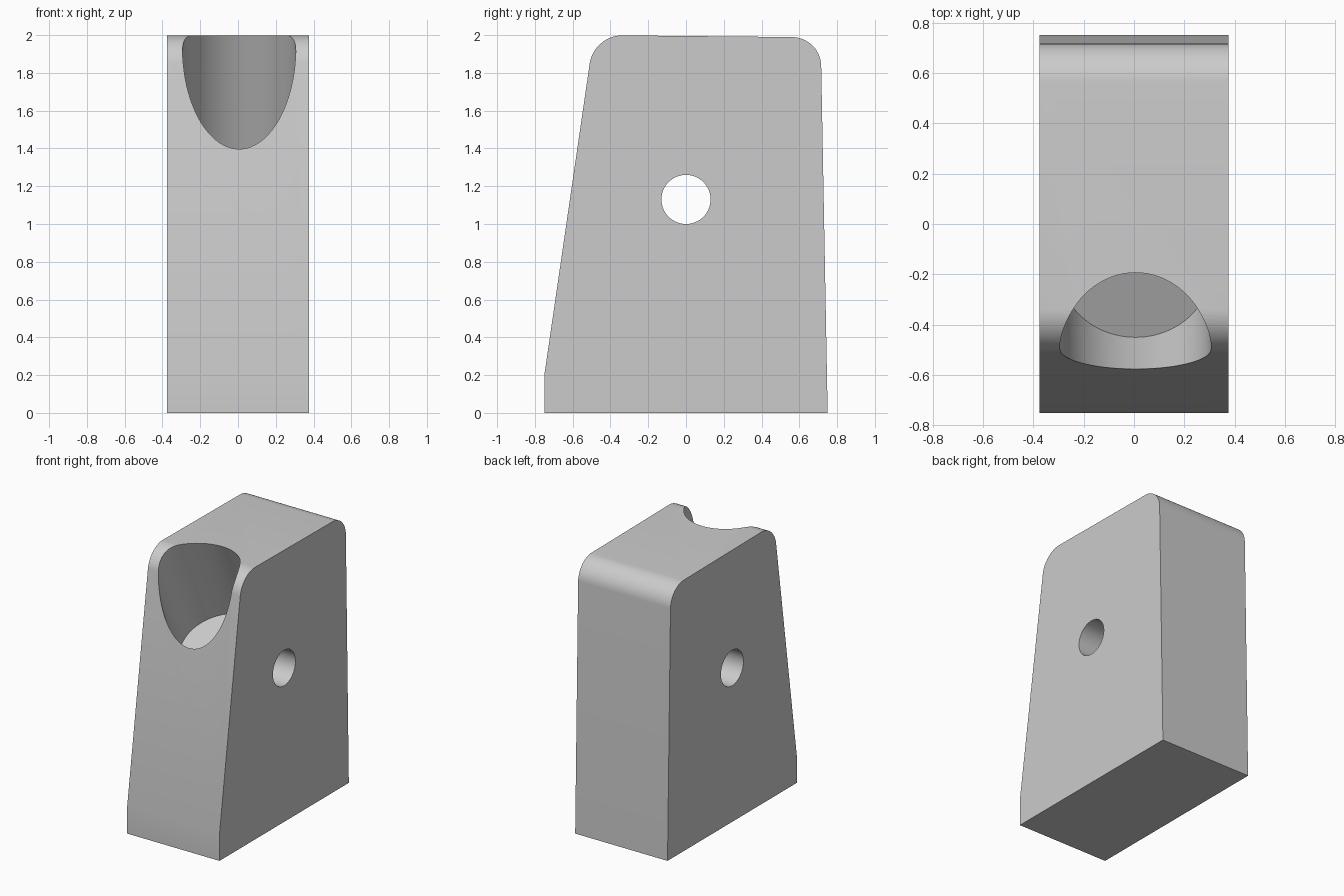
import bpy
import bmesh
from math import radians, sin, cos
from mathutils import Vector

cube = bpy.data.objects.get("Cube")
if cube:
    bpy.data.objects.remove(cube, do_unlink=True)

# Plain grey material
grey = bpy.data.materials.new("light grey")
grey.use_nodes = True
colour = (0.6, 0.6, 0.6, 1)
grey.diffuse_color = colour
grey.node_tree.nodes["Principled BSDF"].inputs["Base Color"].default_value = colour

HALF_WIDTH = 0.375


def select_only(obj):
    bpy.ops.object.select_all(action="DESELECT")
    obj.select_set(True)
    bpy.context.view_layer.objects.active = obj


def cut_cylinder(body, name, radius, depth, location, rotation):
    """Drill a cylinder out of the body, then discard the cutter."""
    bpy.ops.mesh.primitive_cylinder_add(vertices=96, radius=radius, depth=depth,
                                        location=location, rotation=rotation)
    cutter = bpy.context.object
    cutter.name = name
    cutter.hide_render = True
    cutter.data.materials.append(grey)
    mod = body.modifiers.new(name, "BOOLEAN")
    mod.operation = "DIFFERENCE"
    mod.solver = "EXACT"
    mod.object = cutter
    select_only(body)
    bpy.ops.object.modifier_apply(modifier=mod.name)
    bpy.data.objects.remove(cutter, do_unlink=True)


# Block: side profile (y, z) extruded across the width
profile = [(-0.75, 0), (0.75, 0), (0.713, 1.988), (-0.488, 2.0), (-0.75, 0.2)]
bm = bmesh.new()
side = bm.faces.new([bm.verts.new((-HALF_WIDTH, y, z)) for y, z in profile])
extruded = bmesh.ops.extrude_face_region(bm, geom=[side])["geom"]
bmesh.ops.translate(bm, vec=(2 * HALF_WIDTH, 0, 0),
                    verts=[v for v in extruded if isinstance(v, bmesh.types.BMVert)])
bmesh.ops.recalc_face_normals(bm, faces=bm.faces)

# Round the two upper edges
top_edges = [e for e in bm.edges
             if all(v.co.z > 1.9 for v in e.verts)
             and abs(e.verts[0].co.x - e.verts[1].co.x) > HALF_WIDTH]
bmesh.ops.bevel(bm, geom=top_edges, offset=0.15, segments=14, profile=0.5,
                affect="EDGES")
mesh = bpy.data.meshes.new("block")
bm.to_mesh(mesh)
bm.free()
mesh.materials.append(grey)
block = bpy.data.objects.new("block", mesh)
bpy.context.collection.objects.link(block)

# Round hole straight through the sides
cut_cylinder(block, "side_hole", 0.13, 2, (0, 0, 1.13), (0, radians(90), 0))

# Tilted flat-bottomed socket opening at the upper front
tilt = radians(25)
length = 1.6
floor = Vector((0.006, -0.178, 1.254))
axis = Vector((0, -sin(tilt), cos(tilt)))
cut_cylinder(block, "tilted_socket", 0.3, length, floor + axis * length / 2,
             (tilt, 0, 0))

select_only(block)
bpy.ops.object.shade_smooth_by_angle(angle=radians(30))
